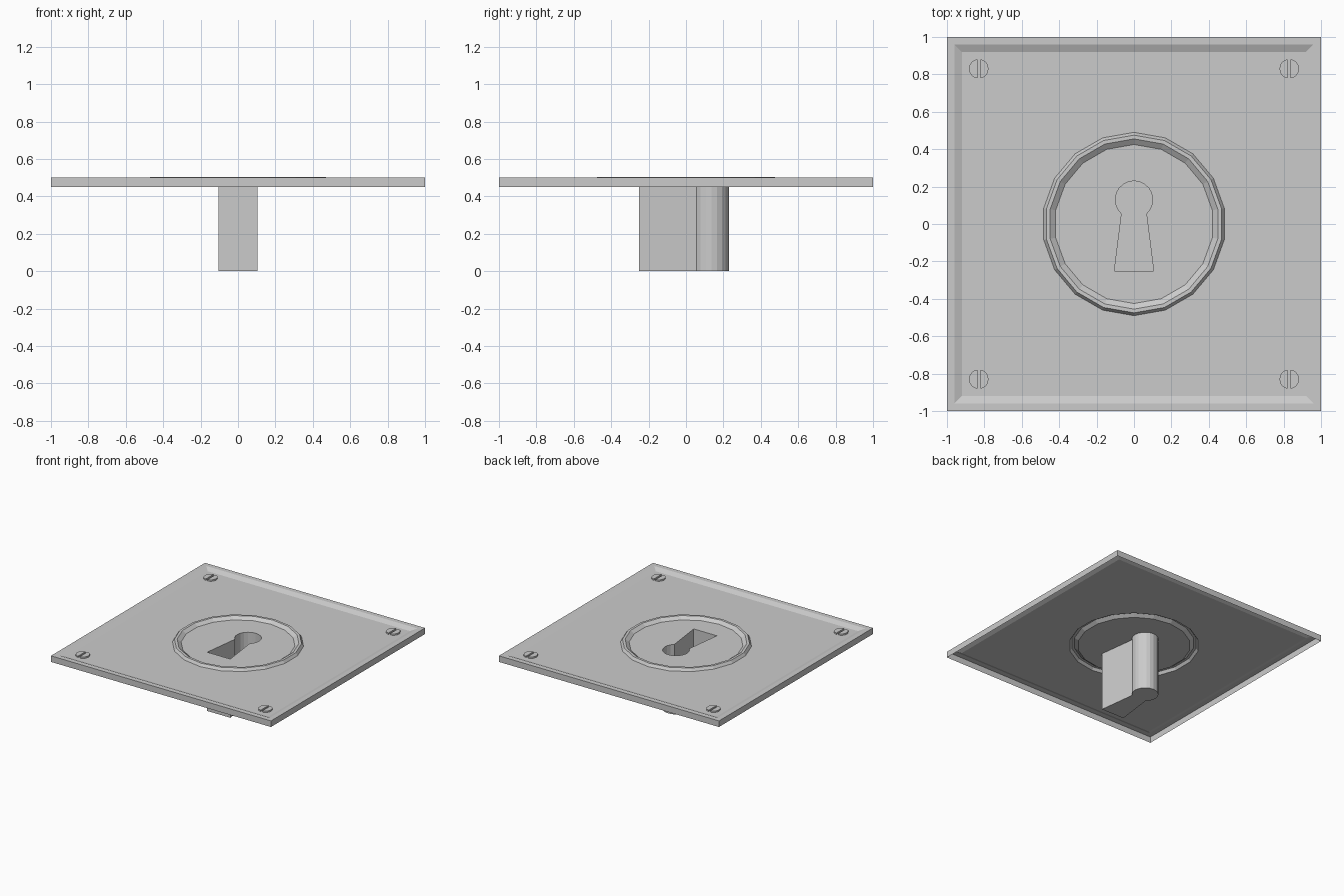
import bpy, bmesh
from math import sin, cos, pi, radians

if "Cube" in bpy.data.objects:
    bpy.data.objects.remove(bpy.data.objects["Cube"])

FLOOR = 0.483  # height of the recessed plate surface


def square(h):
    return [(-h, -h), (h, -h), (h, h), (-h, h)]


def polygon(r, n=18):
    return [(r * cos(pi / 2 + 2 * pi * i / n), r * sin(pi / 2 + 2 * pi * i / n)) for i in range(n)]


def keyhole_outline():
    arc = [radians(-48.6 + 277.2 * i / 16) for i in range(17)]
    return [(-0.105, -0.25), (0.105, -0.25)] + [(0.1 * cos(a), 0.13 + 0.1 * sin(a)) for a in arc]


def add_loop(bm, pts, z):
    return [bm.verts.new((x, y, z)) for x, y in pts]


def bridge(bm, a, b):
    n = len(a)
    for i in range(n):
        j = (i + 1) % n
        bm.faces.new((a[i], a[j], b[j], b[i]))


def fill_between(bm, a, b):
    edges = []
    for loop in (a, b):
        for i, v in enumerate(loop):
            w = loop[(i + 1) % len(loop)]
            edges.append(bm.edges.get((v, w)) or bm.edges.new((v, w)))
    res = bmesh.ops.triangle_fill(bm, edges=edges, use_beauty=True, normal=(0, 0, 1))
    for f in res["geom"]:
        if isinstance(f, bmesh.types.BMFace):
            f.normal_update()
            if f.normal.z < 0:
                f.normal_flip()


def finish(bm, name):
    me = bpy.data.meshes.new(name)
    bm.to_mesh(me)
    bm.free()
    ob = bpy.data.objects.new(name, me)
    bpy.context.collection.objects.link(ob)
    return ob


# plate: thin open shell with raised rim and sunken floor
bm = bmesh.new()
loops = [add_loop(bm, square(h), z) for h, z in ((1, 0.45), (1, 0.5), (0.96, 0.5), (0.92, FLOOR))]
for a, b in zip(loops, loops[1:]):
    bridge(bm, a, b)
fill_between(bm, loops[-1], add_loop(bm, polygon(0.49), FLOOR))
finish(bm, "plate")

# raised ring around the lock face, with the face pierced by the keyhole
bm = bmesh.new()
loops = [add_loop(bm, polygon(r), z) for r, z in
         ((0.49, FLOOR), (0.475, 0.505), (0.455, 0.505), (0.425, FLOOR))]
for a, b in zip(loops, loops[1:]):
    bridge(bm, a, b)
fill_between(bm, loops[-1], add_loop(bm, keyhole_outline(), FLOOR))
finish(bm, "lock_face")

# keyhole shaft, closed at the bottom
bm = bmesh.new()
top = add_loop(bm, keyhole_outline(), FLOOR)
bottom = add_loop(bm, keyhole_outline(), 0)
bridge(bm, top, bottom)
bm.faces.new(bottom)
finish(bm, "keyhole_shaft")

# slotted screw heads in the corners
for i, (x, y) in enumerate(square(0.83)):
    bm = bmesh.new()
    for s in (0, pi):
        half = [(x + 0.008 * cos(s) + 0.044 * cos(s + a), y + 0.05 * sin(s + a))
                for a in (-pi / 2 + pi * k / 8 for k in range(9))]
        low, high = add_loop(bm, half, FLOOR), add_loop(bm, half, FLOOR + 0.012)
        bridge(bm, low, high)
        bm.faces.new(high)
    finish(bm, f"screw_{i + 1}")
